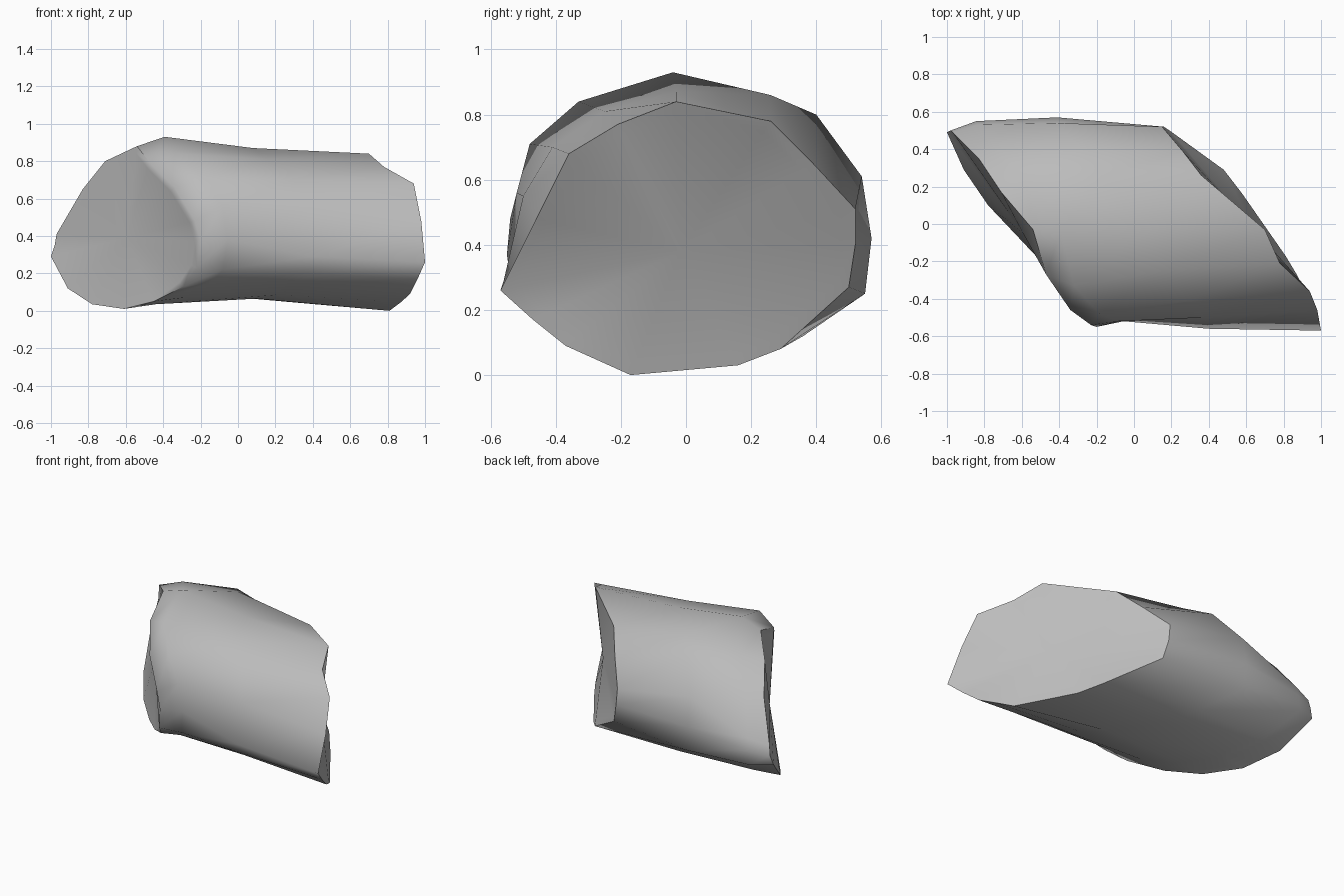
import bpy
import bmesh
from mathutils import Vector

# Remove the default object only
default_cube = bpy.data.objects.get("Cube")
if default_cube:
    bpy.data.objects.remove(default_cube, do_unlink=True)


def make_material(name, colour):
    material = bpy.data.materials.new(name)
    material.use_nodes = True
    material.diffuse_color = colour
    shader = material.node_tree.nodes["Principled BSDF"]
    shader.inputs["Base Color"].default_value = colour
    shader.inputs["Roughness"].default_value = 0.9
    return material


# Slanted end outlines, from the front over the top to the back and underneath
right_rim = [(-.2, -.55, .37), (-.23, -.54, .48), (-.34, -.46, .66), (-.47, -.27, .79),
             (-.54, -.03, .88), (-.71, .17, .8), (-.83, .35, .65), (-.97, .49, .41),
             (-.98, .5, .35), (-1, .49, .29), (-.91, .29, .12), (-.78, .1, .035),
             (-.61, -.08, .01), (-.45, -.25, .05), (-.29, -.41, .13), (-.22, -.53, .23)]
left_rim = [(1, -.57, .26), (.98, -.46, .48), (.94, -.36, .68), (.78, -.21, .77),
            (.7, -.03, .84), (.36, .26, .78), (.26, .39, .65), (.15, .52, .51),
            (.16, .52, .4), (.19, .5, .27), (.48, .29, .08), (.58, .16, .03),
            (.81, -.17, 0), (.87, -.27, .045), (.92, -.37, .09), (.96, -.47, .17)]

# Depth and height of the two girth sections between the ends
shoulder = [(-.52, .38), (-.52, .56), (-.48, .71), (-.33, .84),
            (-.04, .93), (.24, .83), (.36, .68), (.53, .44),
            (.55, .37), (.54, .27), (.32, .12), (.12, .05),
            (-.1, .035), (-.26, .07), (-.4, .15), (-.49, .22)]
waist = [(-.56, .29), (-.5, .55), (-.41, .7), (-.25, .81),
         (-.03, .87), (.26, .86), (.4, .8), (.54, .61),
         (.57, .42), (.55, .25), (.36, .12), (.16, .08),
         (-.12, .065), (-.26, .085), (-.38, .13), (-.49, .2)]


def girth_section(section, along):
    """Place a section at a fraction of the way between the slanted ends."""
    return [(a[0] + (b[0] - a[0]) * along, y, z)
            for a, b, (y, z) in zip(right_rim, left_rim, section)]


bm = bmesh.new()
count = len(right_rim)


def bridge(first, second):
    for i in range(count):
        j = (i + 1) % count
        bm.faces.new((first[i], second[i], second[j], first[j]))


# Loft the body through its sections
sections = [right_rim, girth_section(shoulder, .12), girth_section(waist, .5), left_rim]
loops = [[bm.verts.new(point) for point in section] for section in sections]
for first, second in zip(loops, loops[1:]):
    bridge(first, second)


# Close each end with a narrow border and a fan, keeping the broken rim crisp
def cap_end(loop, soft_edges=()):
    middle = sum((v.co for v in loop), Vector()) / count
    inner = [bm.verts.new(v.co.lerp(middle, .08)) for v in loop]
    bridge(loop, inner)
    centre = bm.verts.new(middle)
    for i in range(count):
        j = (i + 1) % count
        bm.faces.new((inner[i], inner[j], centre))
        bm.edges.get((loop[i], loop[j])).smooth = i in soft_edges


cap_end(loops[0], soft_edges=(0, 1, 2, 14, 15))
cap_end(loops[-1])
bmesh.ops.recalc_face_normals(bm, faces=bm.faces)
for face in bm.faces:
    face.smooth = True

# Create the finished stone
mesh = bpy.data.meshes.new("stone_chunk")
bm.to_mesh(mesh)
bm.free()
mesh.materials.append(make_material("stone grey", (.5, .5, .5, 1)))
stone = bpy.data.objects.new("stone_chunk", mesh)
bpy.context.collection.objects.link(stone)
